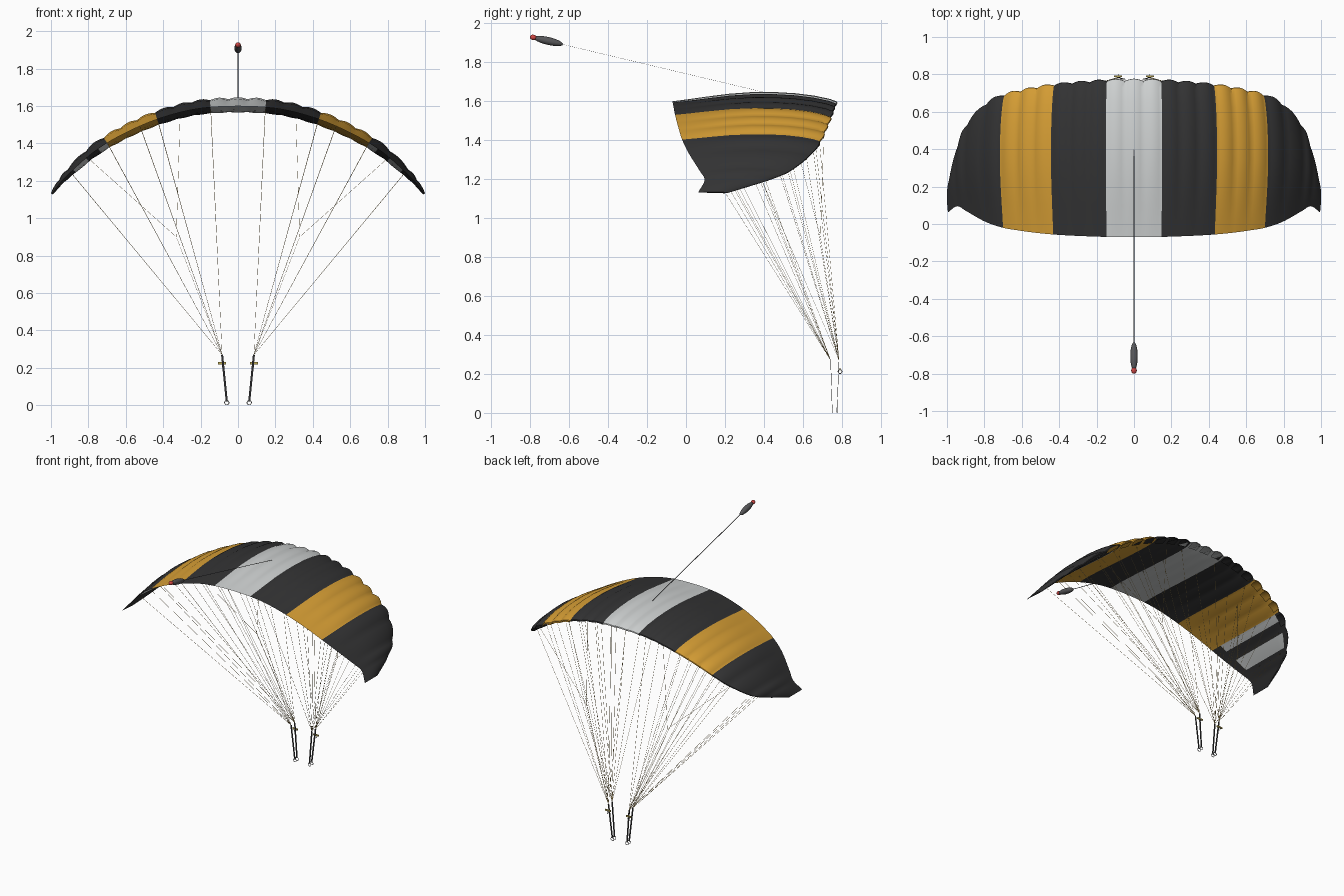
import bpy, math
from mathutils import Vector

if "Cube" in bpy.data.objects:
    bpy.data.objects.remove(bpy.data.objects["Cube"])

def material(name, rgb):
    m = bpy.data.materials.new(name)
    m.diffuse_color = (*rgb, 1)
    m.use_nodes = True
    m.node_tree.nodes["Principled BSDF"].inputs["Base Color"].default_value = m.diffuse_color
    return m

BLACK = material("black fabric", (0.033, 0.033, 0.034))
ORANGE = material("orange fabric", (0.67, 0.34, 0.035))
LIGHT = material("light grey fabric", (0.62, 0.64, 0.64))
GREY = material("dark grey", (0.095, 0.095, 0.10))
CORD = material("golden cord", (0.60, 0.43, 0.16))
GOLD = material("gold", (0.5, 0.40, 0.09))
RED = material("red", (0.62, 0.06, 0.055))
METAL = material("metal", (0.45, 0.45, 0.45))

def mesh_object(name, verts, faces, mats):
    me = bpy.data.meshes.new(name)
    me.from_pydata(verts, [], faces)
    ob = bpy.data.objects.new(name, me)
    bpy.context.collection.objects.link(ob)
    for m in mats:
        me.materials.append(m)
    return ob

def smooth_object(ob):
    bpy.ops.object.select_all(action='DESELECT')
    ob.select_set(True)
    bpy.context.view_layer.objects.active = ob
    bpy.ops.object.shade_smooth_by_angle(angle=math.radians(40))

# ---- canopy: rib stations (x, trailing z, trailing y, leading y) for one half
HALF = [(.05, 1.598, -.070, .772), (.147, 1.593, -.069, .770), (.24, 1.581, -.066, .764),
        (.335, 1.559, -.062, .757), (.432, 1.529, -.056, .747), (.525, 1.492, -.047, .732),
        (.613, 1.45, -.035, .714), (.70, 1.402, -.020, .692), (.795, 1.335, .012, .645),
        (.895, 1.245, .068, .535), (.945, 1.195, .095, .42), (.995, 1.13, .062, .215)]
RIBS = [Vector((-a, b, c, d)) for a, b, c, d in reversed(HALF)] + [Vector(r) for r in HALF]
CELLS, SUB = len(RIBS) - 1, 6

# airfoil section: (chord fraction, height), top then bottom
TOP = [(0, 0), (.08, .007), (.2, .019), (.35, .032), (.5, .038), (.63, .037),
       (.75, .031), (.86, .019), (.95, .002), (.99, -.012), (.992, -.020)]
BOTTOM = [(.94, -.029), (.85, -.030), (.7, -.025), (.5, -.016), (.3, -.006), (.12, .001)]
SECTION = TOP + BOTTOM

def station(u):
    """Smooth spanwise interpolation between the ribs."""
    i = min(int(u), CELLS - 1)
    f = u - i
    p1, p2 = RIBS[i], RIBS[i + 1]
    p0 = RIBS[i - 1] if i > 0 else 2 * p1 - p2
    p3 = RIBS[i + 2] if i + 2 <= CELLS else 2 * p2 - p1
    return 0.5 * (2 * p1 + (p2 - p0) * f + (2 * p0 - 5 * p1 + 4 * p2 - p3) * f * f
                  + (3 * p1 - p0 - 3 * p2 + p3) * f ** 3)

def surface(u, t, h, billow=0.0):
    """Point at span u, chord fraction t and section height h."""
    s = station(u)
    d = station(min(u + .05, CELLS)) - station(max(u - .05, 0))
    n = Vector((-d[1], 0, d[0])).normalized()
    chord = s[3] - s[2]
    k = chord / .84
    puff = math.sin(math.pi * (u % 1)) * min(1, k * 1.3)
    off = h * k + billow * puff * min(1, t * 2)
    y = s[2] + chord * t + .012 * puff * max(0, (t - .8) / .2)
    return Vector((s[0], y, s[1])) + n * off

def build_canopy():
    n, nt = len(SECTION), len(TOP)
    cols = CELLS * SUB
    verts, faces, mats = [], [], []
    for c in range(cols + 1):
        for j, (t, h) in enumerate(SECTION):
            verts.append(surface(c / SUB, t, h, .010 if j < nt else -.004))
    for c in range(cols):
        cell, sub = divmod(c, SUB)
        ring = abs(cell - CELLS // 2)
        if cell < CELLS // 2:
            sub = SUB - 1 - sub
        for j in range(n):
            # open air intakes under the nose
            if j == nt - 1 and 0 < sub < SUB - 1 and ring < 9:
                continue
            j2 = (j + 1) % n
            faces.append((c * n + j, (c + 1) * n + j, (c + 1) * n + j2, c * n + j2))
            m = 2 if ring < 2 else 0 if ring < 5 else 1 if ring < 8 else 0
            # pale bands on the underside near the tips
            if nt <= j < n - 1 and ((ring == 8 and sub < 3) or (ring == 9 and 1 <= sub < 5)):
                m = 2
            mats.append(m)
    for c in (0, cols):
        faces.append([c * n + j for j in range(n)])
        mats.append(0)
    ob = mesh_object("canopy", verts, faces, [BLACK, ORANGE, LIGHT])
    ob.data.polygons.foreach_set("material_index", mats)
    smooth_object(ob)

build_canopy()

# ---- cords and tapes
def bars(name, paths, w, d, mat):
    """Straight rectangular strips: width w roughly along x, depth d."""
    verts, faces = [], []
    for a, b in paths:
        a, b = Vector(a), Vector(b)
        axis = (b - a).normalized()
        side = Vector((1, 0, 0)) - axis * axis.x
        side.normalize()
        up = axis.cross(side)
        k = len(verts)
        for p in (a, b):
            for sx, sy in ((-1, -1), (1, -1), (1, 1), (-1, 1)):
                verts.append(p + side * sx * w / 2 + up * sy * d / 2)
        faces += [(k + i, k + (i + 1) % 4, k + 4 + (i + 1) % 4, k + 4 + i) for i in range(4)]
        faces += [(k + 3, k + 2, k + 1, k), (k + 4, k + 5, k + 6, k + 7)]
    return mesh_object(name, verts, faces, [mat])

def torus(name, loc, major, minor, mat, rot):
    bpy.ops.mesh.primitive_torus_add(location=loc, rotation=rot, major_radius=major,
                                     minor_radius=minor, major_segments=16, minor_segments=6)
    ob = bpy.context.object
    ob.name = name
    ob.data.materials.append(mat)
    smooth_object(ob)

for s, label in ((-1, "left"), (1, "right")):
    front = Vector((.085 * s, .785, .27))
    rear = Vector((.085 * s, .742, .27))
    # suspension lines fan from the risers to four rows under the canopy
    lines = []
    for k in (1, 4, 5, 7, 9):
        u = CELLS / 2 + s * (k + .5)
        for t, h, start in ((.88, -.030, front), (.65, -.023, front),
                            (.4, -.011, rear), (.13, 0, rear)):
            lines.append((start, surface(u, t, h)))
    bars(label + "_suspension_lines", lines, .0012, .0012, CORD)
    # steering line that splits in two
    fork = (.33 * s, .69, .9)
    bars(label + "_steering_lines", [(front, fork), (fork, (.31 * s, .71, 1.53)),
                                     (fork, (.80 * s, .58, 1.32))], .0012, .0012, CORD)
    # webbing risers, rings and steering toggle
    bars(label + "_risers", [((.06 * s, .75, .02), rear), ((.06 * s, .775, .02), front)],
         .011, .002, BLACK)
    for y in (.75, .775):
        torus(label + "_riser_ring", (.06 * s, y, .014), .012, .002, METAL, (math.pi / 2, 0, 0))
    bars(label + "_toggle", [((.085 * s, .79, .218), (.085 * s, .79, .230))], .044, .006, GOLD)
    torus(label + "_toggle_ring", (.085 * s, .79, .212), .010, .002, METAL, (0, math.pi / 2, 0))

# ---- trailing drogue
bars("bridle", [((0, .4, 1.645), (0, -.64, 1.892))], .006, .001, GREY)

def ball(name, loc, scale, mat, tilt=0):
    bpy.ops.mesh.primitive_uv_sphere_add(segments=20, ring_count=12, radius=1, location=loc)
    ob = bpy.context.object
    ob.name = name
    ob.scale = scale
    ob.rotation_euler = (tilt, 0, 0)
    ob.data.materials.append(mat)
    smooth_object(ob)

ball("drogue_body", (0, -.707, 1.908), (.020, .078, .020), GREY, math.radians(-13))
ball("drogue_cap", (0, -.783, 1.926), (.015, .018, .014), RED, math.radians(-13))
